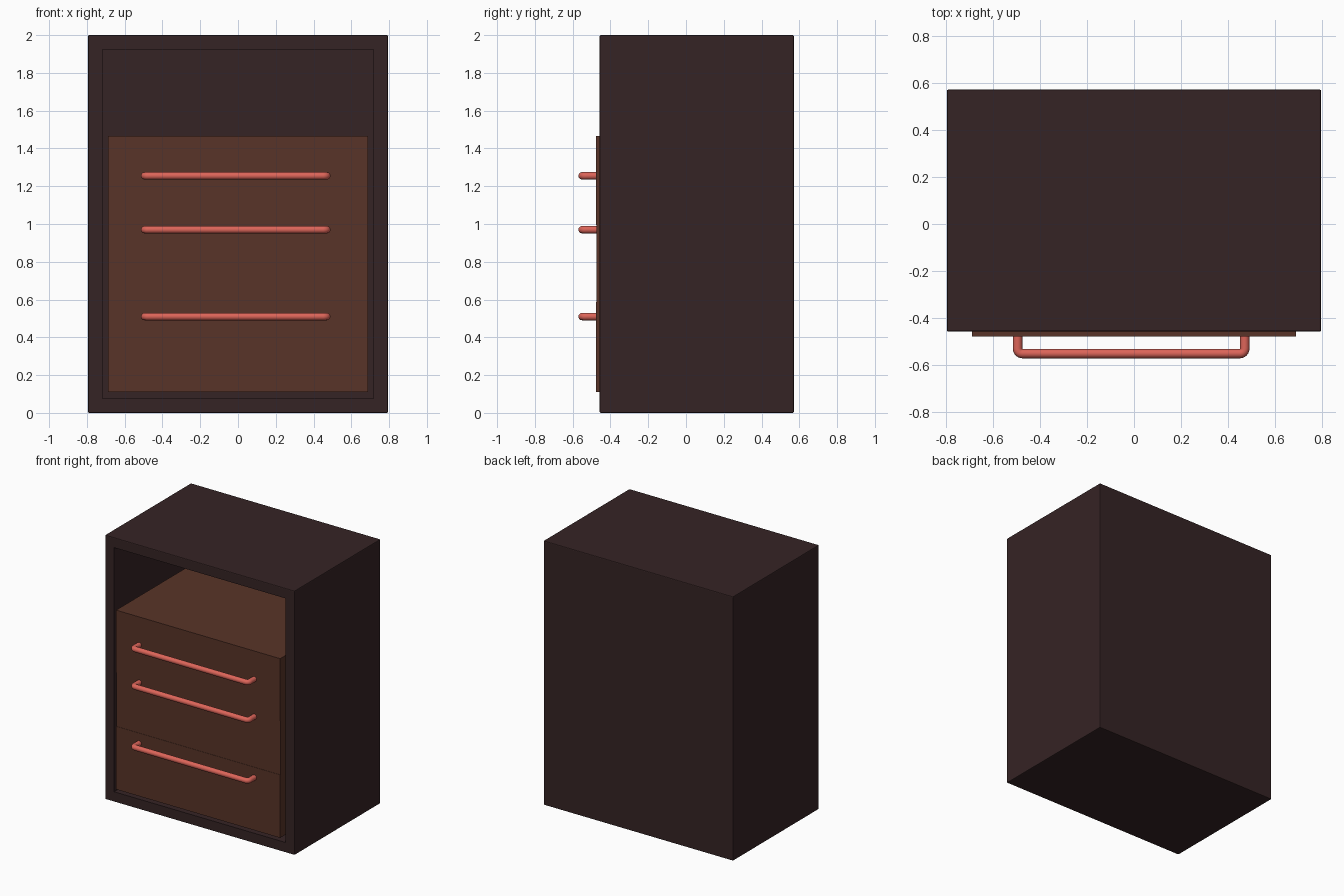
import bpy, bmesh
from mathutils import Vector, Matrix

if "Cube" in bpy.data.objects:
    bpy.data.objects.remove(bpy.data.objects["Cube"])


def material(name, rgb):
    m = bpy.data.materials.new(name)
    m.diffuse_color = (*rgb, 1)
    m.use_nodes = True
    m.node_tree.nodes["Principled BSDF"].inputs["Base Color"].default_value = m.diffuse_color
    return m


DARK = material("dark_wood", (0.036, 0.017, 0.018))
BROWN = material("brown_wood", (0.098, 0.034, 0.021))
CORAL = material("coral_metal", (0.72, 0.13, 0.10))


def box_bmesh(lo, hi):
    lo, hi = Vector(lo), Vector(hi)
    bm = bmesh.new()
    bmesh.ops.create_cube(bm, size=1, matrix=Matrix.Translation((lo + hi) / 2)
                          @ Matrix.Diagonal((*(hi - lo), 1)))
    return bm


def finish(bm, name, mat):
    bmesh.ops.recalc_face_normals(bm, faces=bm.faces[:])
    me = bpy.data.meshes.new(name)
    bm.to_mesh(me)
    bm.free()
    ob = bpy.data.objects.new(name, me)
    bpy.context.collection.objects.link(ob)
    me.materials.append(mat)
    return ob


# Cabinet: softened box with a deep recess pushed in from the front
BEVEL = 0.006
bm = box_bmesh((-0.794, -0.457, 0), (0.794, 0.571, 2))
bmesh.ops.bevel(bm, geom=bm.edges[:], offset=BEVEL, segments=2, profile=0.5, affect='EDGES')
front = min((f for f in bm.faces if f.calc_area() > 1), key=lambda f: f.calc_center_median().y)
bmesh.ops.inset_region(bm, faces=[front], thickness=0.105 - BEVEL)
out = bmesh.ops.extrude_face_region(bm, geom=[front])
bmesh.ops.translate(bm, verts=[v for v in out["geom"] if isinstance(v, bmesh.types.BMVert)],
                    vec=(0, 0.92, 0))
if front.is_valid:
    bmesh.ops.delete(bm, geom=[front], context='FACES_ONLY')
finish(bm, "cabinet_body", DARK)


# Bar handle: round tube bent along a U path with small rounded corners
def handle(name, z):
    r, x0, x1, y0, y1, c = 0.02, -0.494, 0.470, -0.46, -0.55, 0.02
    cu = bpy.data.curves.new(name, 'CURVE')
    cu.dimensions = '3D'
    cu.bevel_depth, cu.bevel_resolution, cu.resolution_u = r, 4, 6
    cu.use_fill_caps = True
    pts = [(x0, y0), (x0, y1 + c), (x0 + c, y1), (x1 - c, y1), (x1, y1 + c), (x1, y0)]
    corners = {1: (x0, y1), 2: (x0, y1), 3: (x1, y1), 4: (x1, y1)}
    sp = cu.splines.new('BEZIER')
    sp.bezier_points.add(len(pts) - 1)
    for i, (bp, p) in enumerate(zip(sp.bezier_points, pts)):
        p = Vector((*p, z))
        bp.handle_left_type = bp.handle_right_type = 'FREE'
        bp.co = bp.handle_left = bp.handle_right = p
        if i in corners:
            h = p.lerp(Vector((*corners[i], z)), 0.55)
            if i in (1, 3):
                bp.handle_right = h
            else:
                bp.handle_left = h
    cu.materials.append(CORAL)
    bpy.context.collection.objects.link(bpy.data.objects.new(name, cu))


# Three stacked drawers, slightly overlapping, each with a handle
drawers = [("bottom", 0.11, 0.587, -0.477, 0.51),
           ("middle", 0.542, 1.04, -0.475, 0.97),
           ("top", 0.995, 1.467, -0.477, 1.255)]
for label, z0, z1, y, hz in drawers:
    finish(box_bmesh((-0.687, y, z0), (0.687, 0.46, z1)), label + "_drawer", BROWN)
    handle(label + "_handle", hz)
